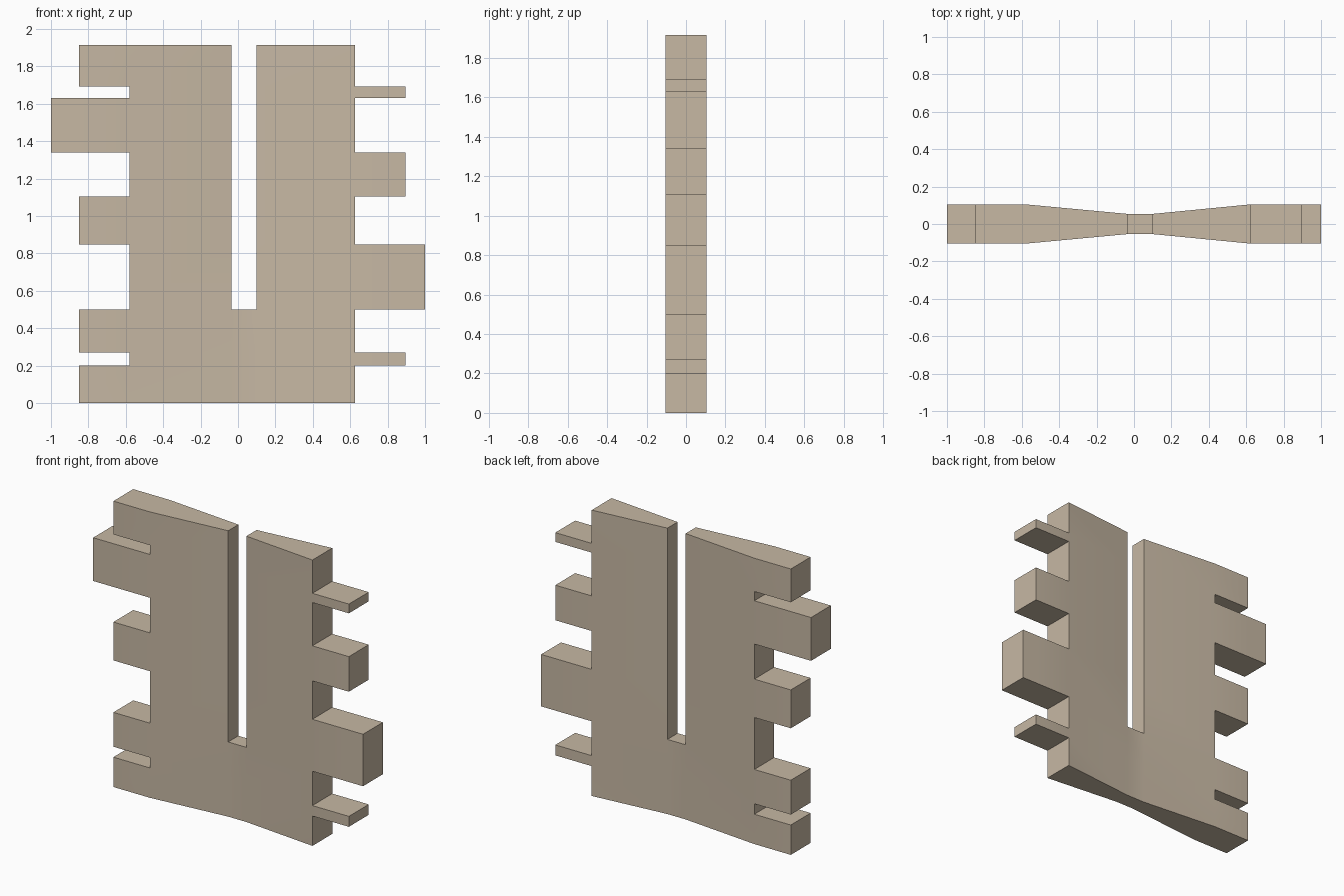
import bpy
import bmesh

cube = bpy.data.objects.get("Cube")
if cube:
    bpy.data.objects.remove(cube, do_unlink=True)

# Colour
tan = bpy.data.materials.new("warm tan")
tan.use_nodes = True
colour = (0.57, 0.48, 0.37, 1)
tan.diffuse_color = colour
tan.node_tree.nodes["Principled BSDF"].inputs["Base Color"].default_value = colour

# Plan stations: x position and half thickness, thin around the slot
SLOT_LEFT, SLOT_RIGHT, SLOT_FLOOR = -0.035, 0.1, 0.5
BODY_LEFT, BODY_RIGHT = -0.58, 0.625
THICK, THIN = 0.105, 0.054
stations = [(-1, THICK), (-0.85, THICK), (BODY_LEFT, THICK),
            (SLOT_LEFT, THIN), (SLOT_RIGHT, THIN),
            (BODY_RIGHT, THICK), (0.895, THICK), (1, THICK)]

# Rows of the notched edges: top height, left reach, right reach
rows = [(0.2, -0.85, BODY_RIGHT), (0.27, BODY_LEFT, 0.895),
        (SLOT_FLOOR, -0.85, BODY_RIGHT), (0.848, BODY_LEFT, 1),
        (1.105, -0.85, BODY_RIGHT), (1.34, BODY_LEFT, 0.895),
        (1.63, -1, BODY_RIGHT), (1.692, BODY_LEFT, 0.895),
        (1.915, -0.85, BODY_RIGHT)]
heights = [0] + [row[0] for row in rows]


def filled(col, row):
    """Whether a cell of the panel is solid."""
    if not (0 <= col < len(stations) - 1 and 0 <= row < len(rows)):
        return False
    x0, x1 = stations[col][0], stations[col + 1][0]
    top, left, right = rows[row]
    in_slot = x0 == SLOT_LEFT and top > SLOT_FLOOR
    return x0 >= left and x1 <= right and not in_slot


# Notched, slotted panel as one closed shell
bm = bmesh.new()
points = {}


def vert(col, row, side):
    key = (col, row, side)
    if key not in points:
        x, half = stations[col]
        points[key] = bm.verts.new((x, side * half, heights[row]))
    return points[key]


for c in range(len(stations) - 1):
    for r in range(len(rows)):
        if not filled(c, r):
            continue
        corners = [(c, r), (c + 1, r), (c + 1, r + 1), (c, r + 1)]
        for side in (-1, 1):
            bm.faces.new([vert(*p, side) for p in corners])
        # Walls only where the neighbouring cell is empty
        neighbours = [(c, r - 1), (c + 1, r), (c, r + 1), (c - 1, r)]
        for i, near in enumerate(neighbours):
            if not filled(*near):
                a, b = corners[i], corners[(i + 1) % 4]
                bm.faces.new([vert(*a, -1), vert(*a, 1), vert(*b, 1), vert(*b, -1)])

bmesh.ops.recalc_face_normals(bm, faces=bm.faces)
mesh = bpy.data.meshes.new("notched_panel")
bm.to_mesh(mesh)
bm.free()
mesh.materials.append(tan)
panel = bpy.data.objects.new("notched_panel", mesh)
bpy.context.collection.objects.link(panel)

# Soft blend across the gentle taper, crisp at the cut edges
bpy.ops.object.select_all(action='DESELECT')
panel.select_set(True)
bpy.context.view_layer.objects.active = panel
bpy.ops.object.shade_smooth_by_angle()
